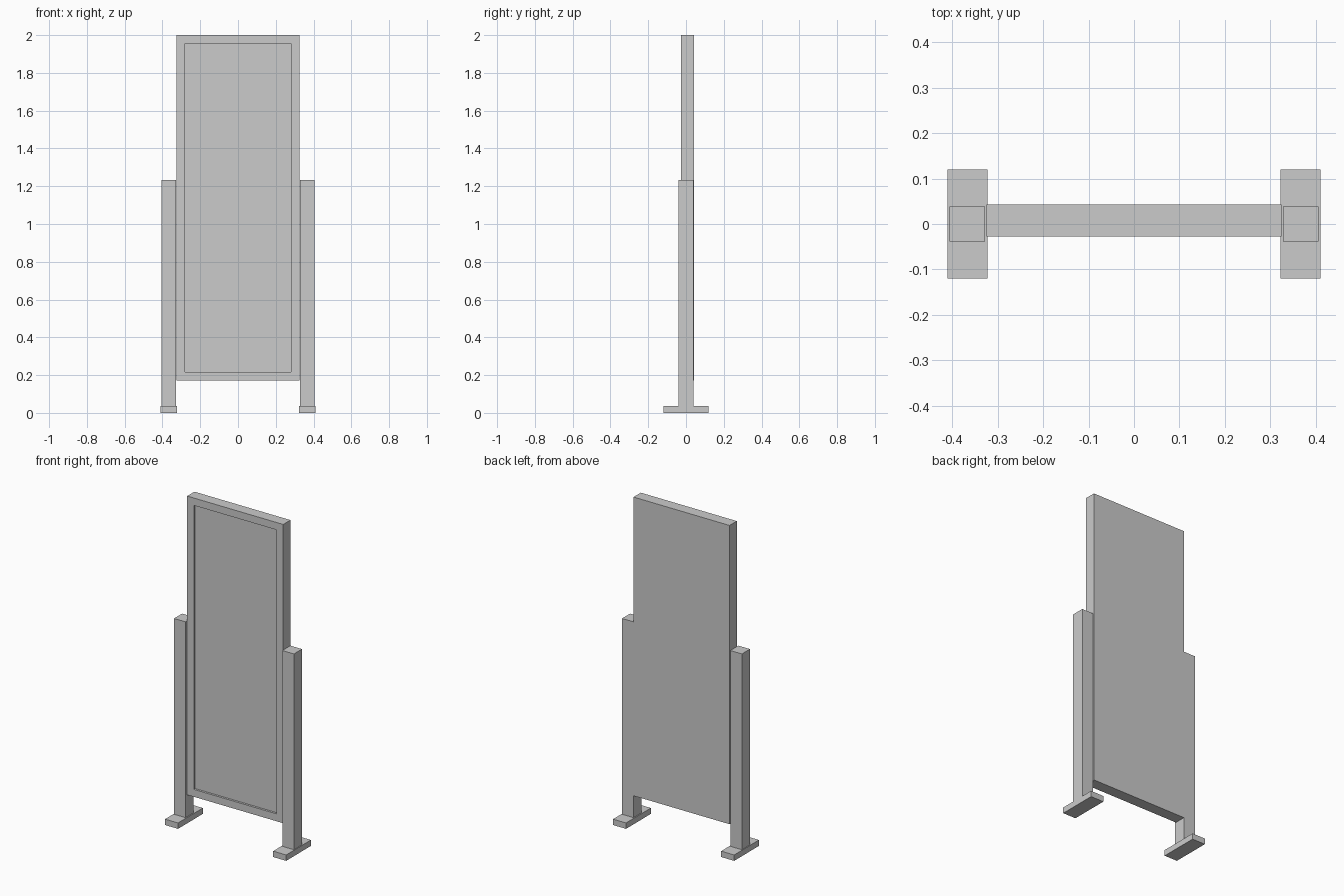
import bpy, bmesh
from mathutils import Vector

if "Cube" in bpy.data.objects:
    bpy.data.objects.remove(bpy.data.objects["Cube"])


def finish(name, bm):
    mesh = bpy.data.meshes.new(name)
    bm.to_mesh(mesh)
    bm.free()
    obj = bpy.data.objects.new(name, mesh)
    bpy.context.collection.objects.link(obj)
    return obj


def box_bm(lo, hi):
    lo, hi = Vector(lo), Vector(hi)
    bm = bmesh.new()
    bmesh.ops.create_cube(bm, size=1)
    bmesh.ops.scale(bm, vec=hi - lo, verts=bm.verts)
    bmesh.ops.translate(bm, vec=(lo + hi) / 2, verts=bm.verts)
    return bm


# Mirror frame: slab whose front face is inset and sunk to form the glass recess
BORDER, RECESS = 0.064, 0.013
bm = box_bm((-0.325, -0.027, 0.172), (0.325, 0.043, 2.0))
bm.normal_update()
front = min(bm.faces, key=lambda f: f.normal.y)
bmesh.ops.inset_region(bm, faces=[front], thickness=BORDER)
ring = bmesh.ops.extrude_discrete_faces(bm, faces=[front])
bmesh.ops.translate(bm, vec=(0, RECESS, 0), verts=ring["faces"][0].verts)
finish("mirror_frame", bm)

# Side posts and feet, mirrored left and right
for name, lo, hi in (
    ("side_post", (0.328, -0.039, 0.036), (0.406, 0.039, 1.234)),
    ("foot", (0.322, -0.12, 0.0), (0.41, 0.12, 0.036)),
):
    for side, s in (("left", -1), ("right", 1)):
        xs = sorted((s * lo[0], s * hi[0]))
        finish(f"{side}_{name}", box_bm((xs[0], *lo[1:]), (xs[1], *hi[1:])))
